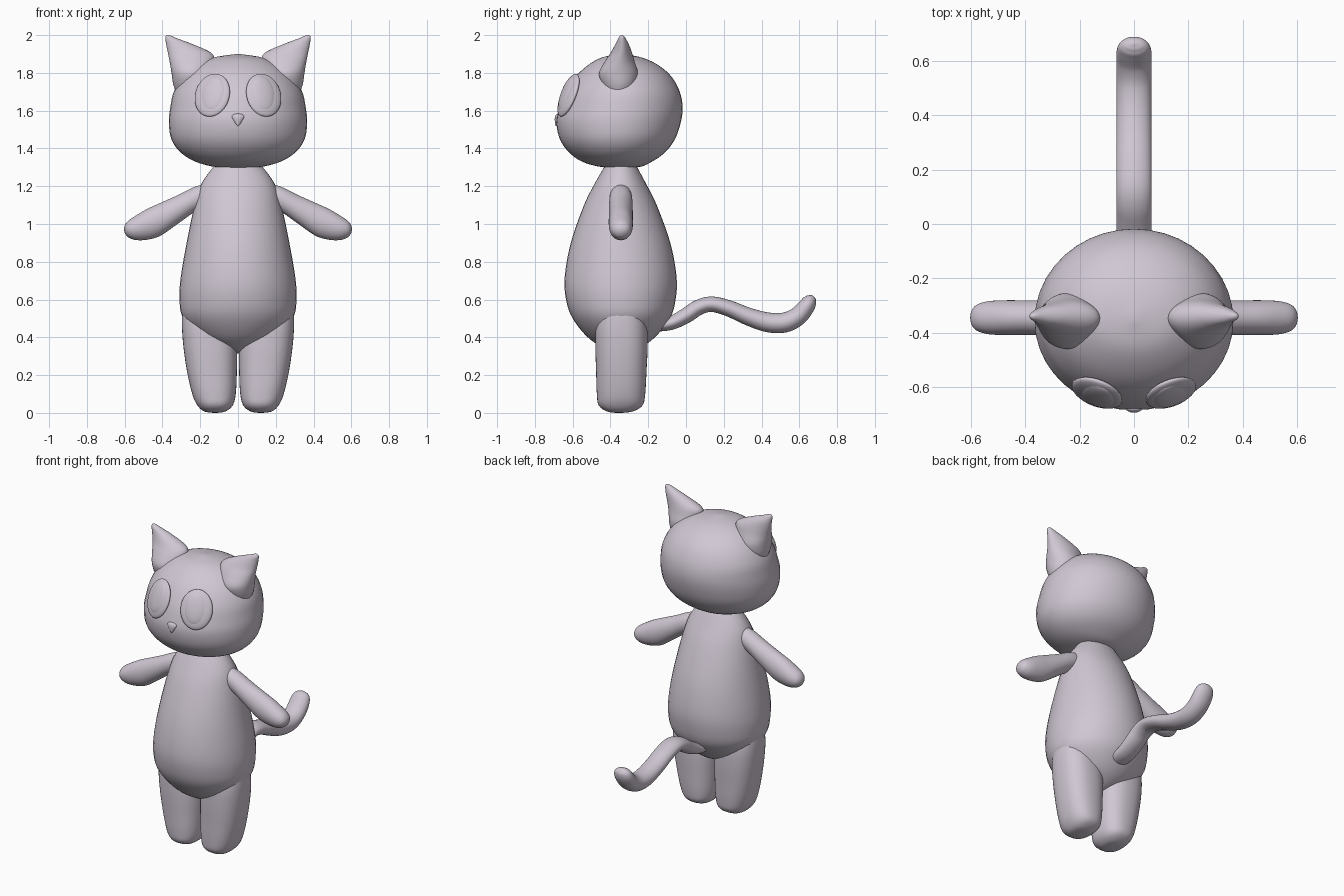
import bpy, bmesh, math
from mathutils import Vector, Euler

cube = bpy.data.objects.get("Cube")
if cube:
    bpy.data.objects.remove(cube, do_unlink=True)

fur = bpy.data.materials.new("pale lilac grey")
fur.use_nodes = True
colour = (0.63, 0.575, 0.655, 1)
fur.diffuse_color = colour
fur.node_tree.nodes["Principled BSDF"].inputs["Base Color"].default_value = colour


def finish(name, bm):
    bmesh.ops.recalc_face_normals(bm, faces=bm.faces)
    mesh = bpy.data.meshes.new(name)
    bm.to_mesh(mesh)
    bm.free()
    mesh.materials.append(fur)
    for poly in mesh.polygons:
        poly.use_smooth = True
    obj = bpy.data.objects.new(name, mesh)
    bpy.context.collection.objects.link(obj)
    return obj


def smooth_rows(rows, steps):
    """Pass a smooth curve through rows of plain numbers."""
    out = []
    for i in range(len(rows) - 1):
        a, b, c, d = (rows[max(0, min(len(rows) - 1, i + k))] for k in (-1, 0, 1, 2))
        for s in range(steps):
            t = s / steps
            out.append([q + t * ((r - p) + t * (2 * p - 5 * q + 4 * r - u + t * (3 * (q - r) + u - p))) / 2
                        for p, q, r, u in zip(a, b, c, d)])
    return out + [list(rows[-1])]


def loft(name, rings, power=2.0, sides=40):
    """Skin rings given as (centre, first radius vector, second radius vector)."""
    def soft(v):
        return math.copysign(abs(v) ** (2 / power), v)
    bm = bmesh.new()
    loops = []
    for centre, u, v in rings:
        angles = [math.tau * k / sides for k in range(sides)]
        loops.append([bm.verts.new(centre + u * soft(math.cos(a)) + v * soft(math.sin(a)))
                      for a in angles])
    for lo, hi in zip(loops, loops[1:]):
        for k in range(sides):
            n = (k + 1) % sides
            bm.faces.new((lo[k], lo[n], hi[n], hi[k]))
    for loop, ring in ((loops[0], rings[0]), (loops[-1], rings[-1])):
        tip = bm.verts.new(ring[0])
        for k in range(sides):
            bm.faces.new((loop[k], loop[(k + 1) % sides], tip))
    return finish(name, bm)


def stack(name, rows, side=1, power=2.0):
    """Rows of height, inner x, outer x, front y, back y."""
    rings = []
    for z, x0, x1, y0, y1 in smooth_rows(rows, 5):
        rings.append((Vector((side * (x0 + x1) / 2, (y0 + y1) / 2, z)),
                      Vector(((x1 - x0) / 2, 0, 0)), Vector((0, (y1 - y0) / 2, 0))))
    return loft(name, rings, power)


def ellipsoid(name, place, size, turn=(0, 0, 0)):
    bm = bmesh.new()
    bmesh.ops.create_uvsphere(bm, u_segments=40, v_segments=24, radius=1)
    obj = finish(name, bm)
    rot = Euler([math.radians(a) for a in turn])
    for v in obj.data.vertices:
        v.co = rot.to_matrix() @ (v.co * Vector(size)) + Vector(place)
    return obj


# Pear-shaped body
body = [(.315, .01, -.36, -.33), (.34, .08, -.43, -.25), (.4, .2, -.52, -.165), (.5, .29, -.6, -.085),
        (.6, .31, -.635, -.055), (.72, .303, -.642, -.05), (.9, .272, -.61, -.083),
        (1.1, .23, -.54, -.155), (1.22, .19, -.48, -.215), (1.34, .1, -.41, -.28)]
stack("body", [(z, -w, w, f, b) for z, w, f, b in body])

# Head with a flat chin and a slightly pointed muzzle
head = [(1.298, .01, -.36, -.33), (1.302, .12, -.45, -.245), (1.33, .225, -.55, -.18),
        (1.38, .305, -.62, -.11), (1.45, .353, -.668, -.058), (1.54, .366, -.686, -.027),
        (1.62, .358, -.67, -.018), (1.7, .34, -.638, -.033), (1.78, .292, -.585, -.077),
        (1.84, .222, -.52, -.145), (1.88, .135, -.45, -.23), (1.9, .01, -.36, -.33)]
stack("head", [(z, -w, w, f, b) for z, w, f, b in head])

for side, label in ((1, "left"), (-1, "right")):
    # Pointed ears leaning outwards
    stack(label + "_ear", [(1.69, .22, .325, -.41, -.3), (1.74, .16, .343, -.445, -.265),
                           (1.8, .14, .352, -.46, -.255), (1.86, .125, .362, -.43, -.272),
                           (1.905, .14, .371, -.4, -.285), (1.95, .235, .38, -.375, -.302),
                           (1.98, .315, .385, -.36, -.318), (1.995, .35, .382, -.35, -.328),
                           (2, .364, .37, -.341, -.337)], side)

    # Legs with rounded feet
    stack(label + "_leg", [(0, .11, .13, -.37, -.34), (.008, .065, .18, -.42, -.28),
                           (.04, .028, .215, -.462, -.23), (.1, .012, .242, -.472, -.216),
                           (.22, .006, .27, -.476, -.209), (.36, .006, .29, -.48, -.203),
                           (.48, .02, .297, -.475, -.21), (.6, .07, .29, -.44, -.25)], side, 2.4)

    # Arms angled down to rounded hands: x, lower z, upper z, half depth
    arm = [(.12, 1.1, 1.22, .05), (.22, 1.068, 1.2, .06), (.32, 1, 1.152, .063), (.41, .938, 1.112, .064),
           (.48, .917, 1.08, .064), (.54, .915, 1.045, .06), (.58, .929, 1.018, .047),
           (.598, .95, .995, .026), (.603, .968, .976, .004)]
    loft(label + "_arm", [(Vector((side * x, -.345, (lo + hi) / 2)), Vector((0, d, 0)),
                           Vector((0, 0, (hi - lo) / 2))) for x, lo, hi, d in smooth_rows(arm, 5)])

    # Eyes: a shallow oval lens with a raised inner oval
    turn = (-21, 0, 21 * side)
    ellipsoid(label + "_eye", (side * .136, -.622, 1.682), (.098, .026, .121), turn)
    ellipsoid(label + "_iris", (side * .133, -.63, 1.69), (.069, .023, .1), turn)

# Small triangular nose
stack("nose", [(1.52, -.004, .004, -.69, -.67), (1.53, -.014, .014, -.693, -.66),
               (1.555, -.031, .031, -.695, -.65), (1.572, -.037, .037, -.692, -.645),
               (1.582, -.025, .025, -.685, -.65), (1.585, -.004, .004, -.675, -.66)])

# Wavy tail, wider than it is thick: y, z, half width, half thickness
tail = [(-.16, .46, .06, .03), (-.08, .475, .064, .036), (.0, .515, .065, .041), (.07, .56, .065, .041),
        (.14, .575, .065, .041), (.23, .552, .065, .043), (.33, .51, .065, .047), (.43, .48, .065, .052),
        (.52, .478, .065, .053), (.59, .51, .065, .05), (.635, .56, .064, .045),
        (.655, .595, .055, .037), (.662, .615, .035, .022), (.664, .624, .004, .003)]
path = smooth_rows(tail, 5)
rings = []
for i, (y, z, w, t) in enumerate(path):
    a, b = path[max(i - 1, 0)], path[min(i + 1, len(path) - 1)]
    across = Vector((0, a[1] - b[1], b[0] - a[0])).normalized()
    rings.append((Vector((0, y, z)), Vector((w, 0, 0)), across * t))
loft("tail", rings)
